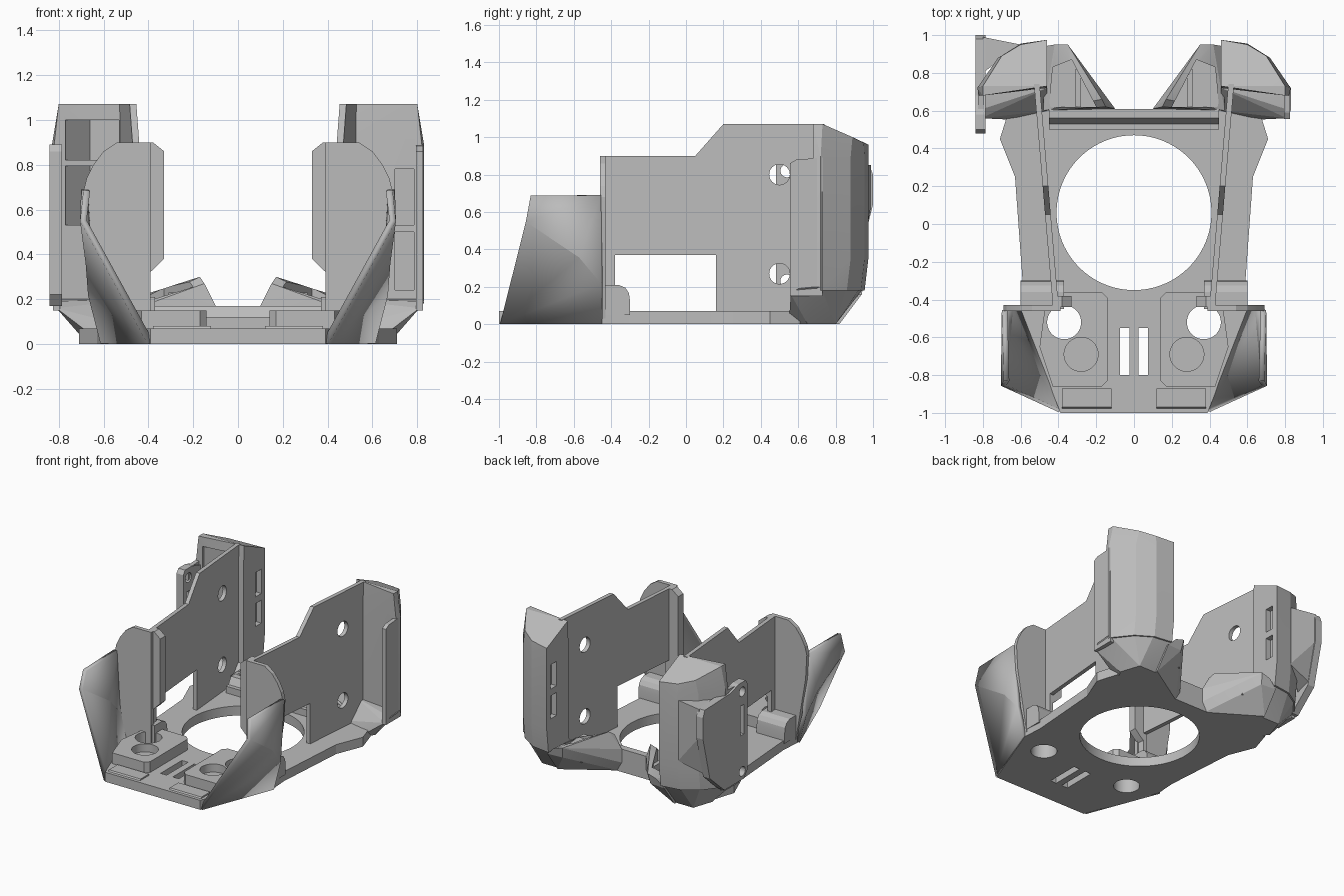
import bpy, bmesh, math

cube = bpy.data.objects.get("Cube")
if cube:
    bpy.data.objects.remove(cube, do_unlink=True)

grey = bpy.data.materials.new("plain grey")
grey.use_nodes = True
colour = (0.5, 0.5, 0.5, 1)
grey.diffuse_color = colour
grey.node_tree.nodes["Principled BSDF"].inputs["Base Color"].default_value = colour


def finish(name, bm):
    bmesh.ops.recalc_face_normals(bm, faces=bm.faces[:])
    mesh = bpy.data.meshes.new(name)
    bm.to_mesh(mesh)
    bm.free()
    mesh.materials.append(grey)
    obj = bpy.data.objects.new(name, mesh)
    bpy.context.collection.objects.link(obj)
    return obj


def loft(name, low, high):
    """Solid between two rings of 3D points."""
    bm = bmesh.new()
    a = [bm.verts.new(p) for p in low]
    b = [bm.verts.new(p) for p in high]
    bm.faces.new(a)
    bm.faces.new(b)
    for i in range(len(a)):
        j = (i + 1) % len(a)
        bm.faces.new((a[i], a[j], b[j], b[i]))
    return finish(name, bm)


def prism(name, profile, axis, lo, hi):
    """Extrude a flat profile along an axis."""
    def put(p, d):
        return {"x": (d, *p), "y": (p[0], d, p[1]), "z": (*p, d)}[axis]
    return loft(name, [put(p, lo) for p in profile], [put(p, hi) for p in profile])


def box(name, x, y, z):
    return prism(name, [(x[0], y[0]), (x[1], y[0]), (x[1], y[1]), (x[0], y[1])], "z", *z)


def disc(name, centre, radius, axis, lo, hi, sides=40):
    turn = [i * math.tau / sides for i in range(sides)]
    ring = [(centre[0] + radius * math.cos(t), centre[1] + radius * math.sin(t)) for t in turn]
    return prism(name, ring, axis, lo, hi)


def hull(name, points):
    bm = bmesh.new()
    for p in points:
        bm.verts.new(p)
    bmesh.ops.convex_hull(bm, input=bm.verts[:])
    return finish(name, bm)


def activate(obj):
    bpy.ops.object.select_all(action="DESELECT")
    obj.select_set(True)
    bpy.context.view_layer.objects.active = obj


def cut(obj, *cutters):
    for cutter in cutters:
        activate(obj)
        mod = obj.modifiers.new("cut", "BOOLEAN")
        mod.operation, mod.solver, mod.object = "DIFFERENCE", "EXACT", cutter
        bpy.ops.object.modifier_apply(modifier=mod.name)
        bpy.data.objects.remove(cutter, do_unlink=True)


def flip(points, s):
    return [(p[0] * s, *p[1:]) for p in points]


def span(a, b, s):
    return tuple(sorted((a * s, b * s)))


# Base plate with openings
half = [(.39, -1), (.6, -.45), (.59, -.3), (.63, .25), (.71, .45), (.66, .61)]
base = prism("base_plate", half + flip(half, -1)[::-1], "z", 0, .07)
cut(base, disc("bore", (0, .06), .41, "z", -.1, .3, 96))
for s in (1, -1):
    cut(base, disc("bore", (.37 * s, -.52), .09, "z", -.1, .3),
        box("vent", span(.025, .075, s), (-.8, -.55), (-.1, .3)))

# Front lip and rear bar
lip = prism("front_lip", [(-.99, .05), (-.97, .08), (-.87, .08), (-.87, .05)], "x", -.38, .38)
cut(lip, box("notch", (-.12, .12), (-1.1, -.8), (.065, .2)))
prism("rear_bar", [(.5, .04), (.5, .12), (.53, .12), (.56, .17), (.61, .17), (.61, .04)],
      "x", -.45, .45)

for s, side in ((1, "left"), (-1, "right")):
    # Raised socket blocks
    block = prism(side + "_socket_block", flip([
        (.14, -.83), (.17, -.86), (.43, -.86), (.5, -.65), (.46, -.36),
        (.17, -.36), (.14, -.39)], s), "z", .05, .15)
    cut(block, disc("bore", (.37 * s, -.52), .09, "z", -.1, .3),
        disc("socket", (.28 * s, -.69), .09, "z", .09, .3))

    # Side wall, running slightly outward to the rear
    shape = [(-.45, .03), (-.45, .9), (.05, .9), (.2, 1.07), (.74, 1.07), (.74, .03)]

    def skin(offset):
        return [(s * (.40 + offset + (y + .43) * .085), y, z) for y, z in shape]
    wall = loft(side + "_wall", skin(0), skin(.03))
    reach = span(.3, .6, s)
    cut(wall, box("window", reach, (-.38, .16), (.07, .37)),
        disc("bore", (.5, .8), .055, "x", *reach),
        disc("bore", (.5, .27), .055, "x", *reach))

    # Front panel with curved shoulder, inner lip strip, and the clip at its foot
    prism(side + "_front_panel", flip([
        (.39, .03), (.39, .9), (.54, .9), (.6, .86), (.645, .8), (.675, .74), (.69, .68),
        (.68, .5), (.6, .03)], s), "y", -.46, -.43)
    prism(side + "_lip_strip", flip([
        (.42, .3), (.38, .33), (.33, .38), (.33, .86), (.38, .9), (.42, .9)], s),
        "y", -.44, -.38)
    prism(side + "_clip", [(-.45, .05), (-.45, .21), (-.36, .21), (-.325, .195),
                           (-.305, .165), (-.3, .13), (-.3, .05)], "x", *span(.37, .6, s))

    # Flared front cheek
    bm = bmesh.new()
    a, b, c, d, e, m, n = [bm.verts.new(p) for p in flip([
        (.39, -.99, .005), (.6, -.45, .005), (.69, -.855, .55), (.675, -.83, .685),
        (.685, -.455, .69), (.665, -.57, .36), (.655, -.45, .22)], s)]
    for face in ((a, b, n), (a, n, m), (a, m, c), (c, m, e), (c, e, d), (n, e, m)):
        bm.faces.new(face)
    cheek = finish(side + "_front_cheek", bm)
    mod = cheek.modifiers.new("thickness", "SOLIDIFY")
    mod.thickness, mod.offset = .03, 0

    # Rear corner housing with sloping roof
    body = [(.46, .72), (.82, .68), (.83, .72), (.72, .88), (.6, .955), (.46, .975)]
    roof = [(.46, .73, 1.07), (.53, .72, 1.07), (.8, .68, 1.07), (.8, .73, 1.07),
            (.7, .89, 1.0), (.6, .95, .97), (.46, .975, .96)]
    points = roof + [(x, y if y < .8 else y - .02, .18) for x, y in body]
    points += [(x, y, z) for x, y in body for z in (.35, .89)]
    housing = hull(side + "_rear_housing", flip(points, s))
    cut(housing, box("slot", span(.4, .5, s), (.86, .93), (.42, .59)),
        box("slot", span(.4, .5, s), (.86, .93), (.64, .82)))
    if s > 0:
        cut(housing, box("recess", (.70, .785), (.4, .74), (.24, .50)),
            box("recess", (.70, .785), (.4, .74), (.53, .78)))
    else:
        bay = [(-.77, .4), (-.77, .7), (-.66, .82), (-.53, .82), (-.53, .4)]
        cut(housing, prism("bay", bay, "z", .53, .795), prism("bay", bay, "z", .82, 1.0))

    # Tucked-in foot and the side skirt reaching forward from the housing
    foot = [(.46, .57, 0), (.6, .55, 0), (.67, .65, 0), (.62, .8, 0), (.46, .8, 0)]
    foot += [(x, y if y < .8 else y - .02, .2) for x, y in body]
    foot += [(.46, .6, .07), (.81, .56, .16), (.83, .6, .19)]
    hull(side + "_housing_foot", flip(foot, s))
    prism(side + "_side_skirt", [(.555, .15), (.555, .86), (.59, .88), (.73, .89), (.73, .15)],
          "x", *span(.795, .825, s))

    # Low rear wing with a sunken tray
    wing = hull(side + "_rear_wing", flip([
        (.1, .61, .07), (.1, .61, .17), (.15, .62, .27), (.17, .66, .3), (.35, .95, .24),
        (.42, .95, .22), (.48, .6, .15), (.48, .6, 0), (.13, .6, 0), (.48, .82, 0),
        (.36, .93, .16), (.48, .94, .16)], s))
    cut(wing, prism("tray", flip([(.2, .62), (.33, .87), (.43, .83), (.45, .62)], s),
                    "z", .17, .5))
    box(side + "_wing_rib", span(.28, .31, s), (.62, .82), (.1, .23))

# Mounting plate outside the right housing
plate = prism("right_mounting_plate", [
    (.48, .22), (.48, .86), (.5, .89), (.58, .89), (.68, .86), (.98, .85), (1, .8),
    (1, .64), (.92, .32), (.75, .17), (.52, .17)], "x", -.84, -.785)
cut(plate, disc("bore", (.54, .82), .035, "x", -1, -.7),
    disc("bore", (.54, .23), .035, "x", -1, -.7),
    box("slot", (-1, -.7), (.52, .56), (.5, .72)))
hull("right_plate_web", [(-.8, .99, .64), (-.8, .99, .85), (-.6, .95, .85), (-.6, .95, .4),
                         (-.8, .8, .3), (-.8, .8, .85), (-.8, .92, .34)])

# Smooth the round parts, keep edges sharp
for obj in list(bpy.context.collection.objects):
    if obj.type == "MESH" and grey.name in obj.data.materials:
        activate(obj)
        bpy.ops.object.shade_smooth_by_angle(angle=math.radians(12))
